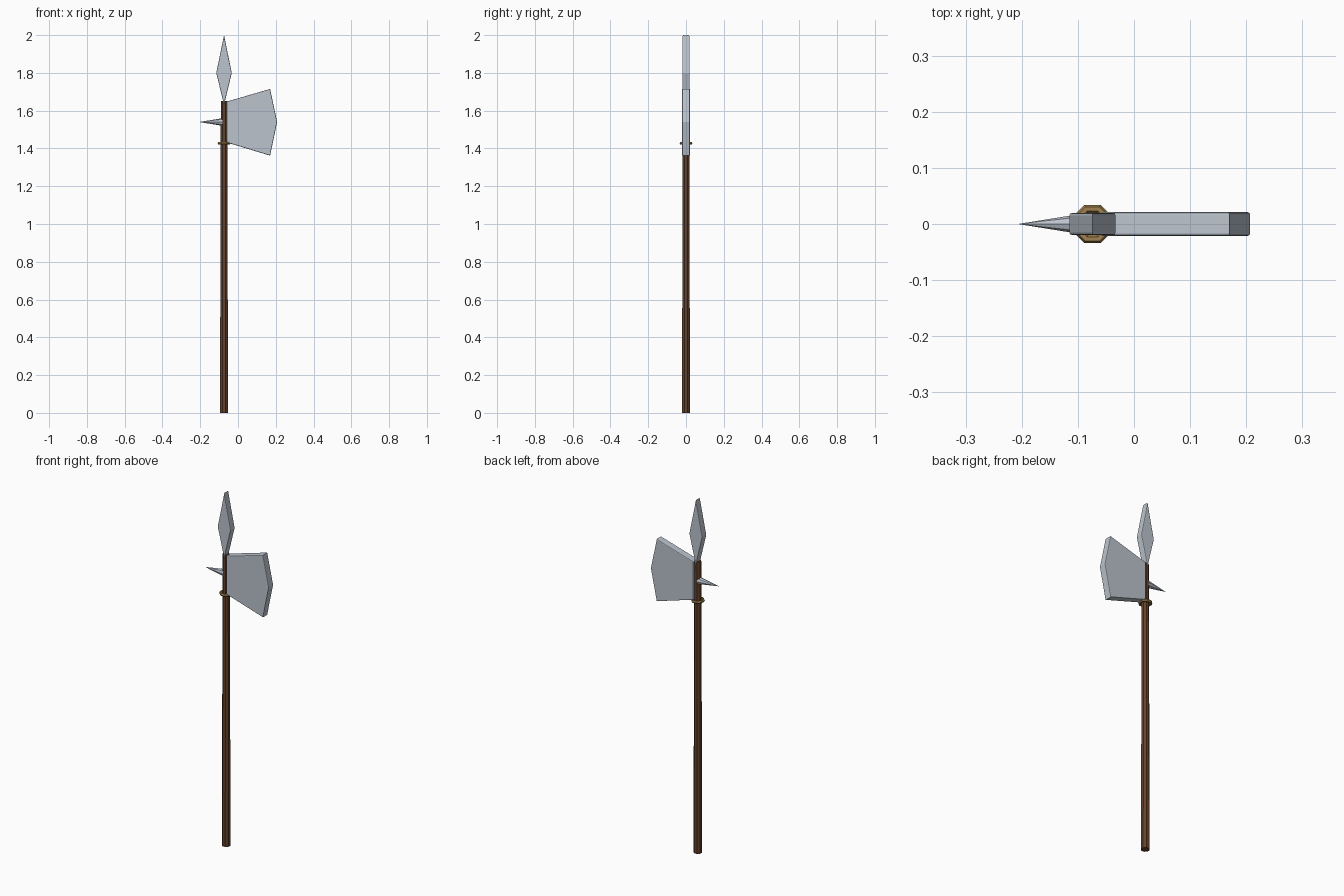
import bpy, bmesh
from math import pi, cos, sin

if "Cube" in bpy.data.objects:
    bpy.data.objects.remove(bpy.data.objects["Cube"])

CX = -0.074  # shaft axis


def material(name, rgb):
    m = bpy.data.materials.new(name)
    m.diffuse_color = (*rgb, 1)
    m.use_nodes = True
    m.node_tree.nodes["Principled BSDF"].inputs["Base Color"].default_value = m.diffuse_color
    return m


wood = material("wood", (0.13, 0.055, 0.025))
steel = material("steel", (0.50, 0.55, 0.61))
brass = material("brass", (0.35, 0.22, 0.08))


def cone(name, r1, r2, depth, loc, rot, mat, sides=8):
    bpy.ops.mesh.primitive_cone_add(vertices=sides, radius1=r1, radius2=r2,
                                    depth=depth, location=loc, rotation=rot)
    ob = bpy.context.object
    ob.name = name
    ob.data.materials.append(mat)
    return ob


def plate(name, outline, half, bevel, mat):
    """Extrude an x-z outline along y and bevel the rims of both faces."""
    bm = bmesh.new()
    face = bm.faces.new([bm.verts.new((x, -half, z)) for x, z in outline])
    ext = bmesh.ops.extrude_face_region(bm, geom=[face], use_keep_orig=True)
    verts = [g for g in ext["geom"] if isinstance(g, bmesh.types.BMVert)]
    bmesh.ops.translate(bm, verts=verts, vec=(0, 2 * half, 0))
    bmesh.ops.recalc_face_normals(bm, faces=bm.faces)
    rims = [e for e in bm.edges if abs(e.verts[0].co.y - e.verts[1].co.y) < 1e-6]
    bmesh.ops.bevel(bm, geom=rims, offset=bevel, segments=2, profile=0.5,
                    affect='EDGES')
    me = bpy.data.meshes.new(name)
    bm.to_mesh(me)
    bm.free()
    me.materials.append(mat)
    ob = bpy.data.objects.new(name, me)
    bpy.context.collection.objects.link(ob)
    return ob


# Tapered wooden shaft
cone("shaft", 0.023, 0.0185, 1.65, (CX, 0, 0.825), (0, 0, pi / 8), wood)

# Brass collar below the blade
bpy.ops.mesh.primitive_torus_add(major_segments=8, minor_segments=6,
                                 major_radius=0.029, minor_radius=0.008,
                                 location=(CX, 0, 1.427), rotation=(0, 0, pi / 8))
collar = bpy.context.object
collar.name = "collar"
collar.data.materials.append(brass)

# Axe blade
plate("axe_blade", [(-0.06, 1.648), (0.17, 1.715), (0.207, 1.54),
                    (0.17, 1.362), (-0.06, 1.432)], 0.021, 0.004, steel)

# Diamond spear point
plate("spear_point", [(CX, 2.0), (CX + 0.041, 1.80), (CX, 1.63),
                      (CX - 0.041, 1.80)], 0.0195, 0.004, steel)

# Rear spike pointing to -x
cone("rear_spike", 0.02, 0, 0.125, (-0.1445, 0, 1.54), (0, -pi / 2, 0), steel)
